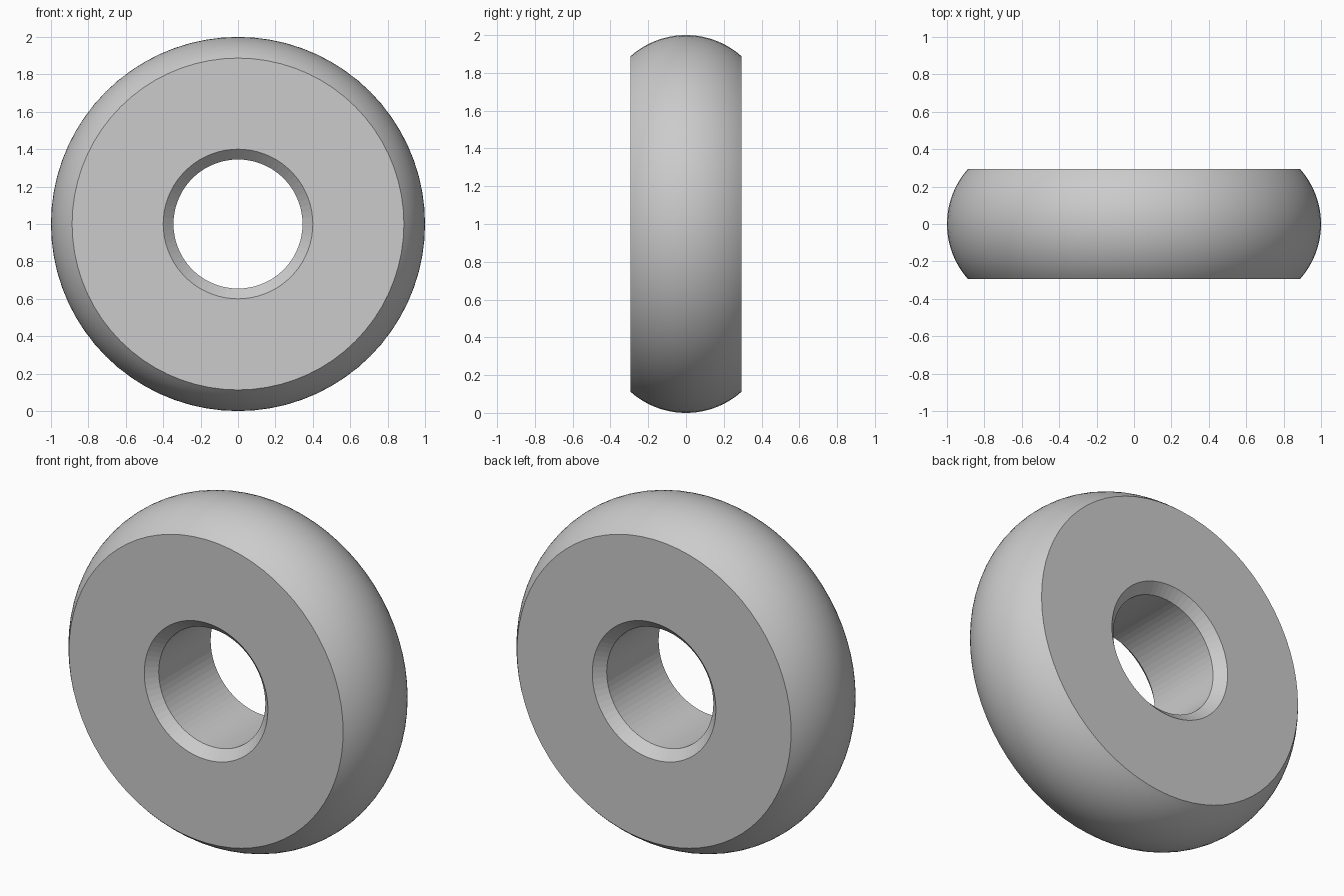
import bpy
import bmesh
import math
from mathutils import Matrix, Vector

cube = bpy.data.objects.get("Cube")
if cube:
    bpy.data.objects.remove(cube, do_unlink=True)

# Plain grey material
grey = bpy.data.materials.new("light_grey")
grey.use_nodes = True
colour = (0.6, 0.6, 0.6, 1.0)
grey.diffuse_color = colour
grey.node_tree.nodes["Principled BSDF"].inputs["Base Color"].default_value = colour

# Roller dimensions
OUTER, SHOULDER, HALF_WIDTH = 1.0, 0.887, 0.295
BORE, CHAMFER = 0.345, 0.055
SEGMENTS, ARC_STEPS = 72, 24

# Crowned tread as a circular arc, from front edge to back edge
drop = OUTER - SHOULDER
crown = (HALF_WIDTH ** 2 + drop ** 2) / (2 * drop)
sweep = math.asin(HALF_WIDTH / crown)
profile = []
for i in range(ARC_STEPS + 1):
    a = sweep * (2 * i / ARC_STEPS - 1)
    profile.append((OUTER - crown + crown * math.cos(a), crown * math.sin(a)))

# Chamfered bore closes the profile
inner = HALF_WIDTH - CHAMFER
profile += [(BORE + CHAMFER, HALF_WIDTH), (BORE, inner),
            (BORE, -inner), (BORE + CHAMFER, -HALF_WIDTH)]

# Revolve the profile around the y axis
bm = bmesh.new()
rings = []
for s in range(SEGMENTS):
    turn = Matrix.Rotation(math.tau * s / SEGMENTS, 3, 'Y')
    rings.append([bm.verts.new(turn @ Vector((r, y, 0)) + Vector((0, 0, OUTER)))
                  for r, y in profile])
count = len(profile)
for s in range(SEGMENTS):
    a, b = rings[s], rings[(s + 1) % SEGMENTS]
    for i in range(count):
        j = (i + 1) % count
        face = bm.faces.new((a[i], a[j], b[j], b[i]))
        face.smooth = i < ARC_STEPS  # tread smooth, sides and bore faceted
bmesh.ops.recalc_face_normals(bm, faces=bm.faces[:])

# Crisp edges at the shoulders and the bore
for edge in bm.edges:
    if edge.calc_face_angle(0) > math.radians(25):
        edge.smooth = False

mesh = bpy.data.meshes.new("roller_wheel")
bm.to_mesh(mesh)
bm.free()
mesh.materials.append(grey)
bpy.context.collection.objects.link(bpy.data.objects.new("roller_wheel", mesh))
